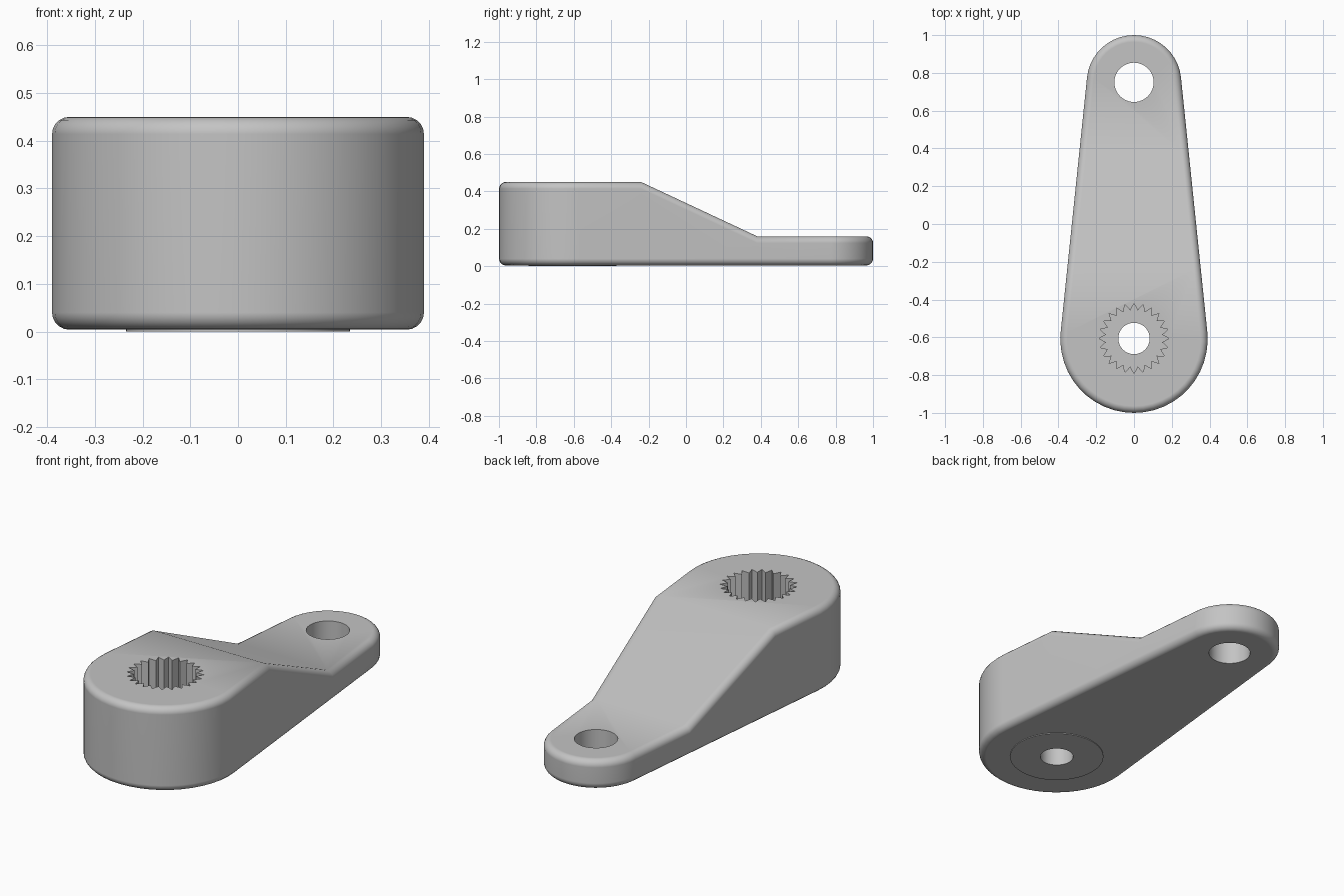
import bpy, bmesh
from math import sin, cos, asin, pi, radians

cube = bpy.data.objects.get("Cube")
if cube:
    bpy.data.objects.remove(cube, do_unlink=True)

HUB_Y, HUB_R = -0.61, 0.39
TIP_Y, TIP_R = 0.75, 0.25
HUB_TOP, TIP_TOP, BASE = 0.45, 0.16, 0.004
BEND_HUB, BEND_TIP = -0.24, 0.38
BORE_Y = -0.606

grey = bpy.data.materials.new("plain grey")
grey.use_nodes = True
grey.diffuse_color = (0.55, 0.55, 0.55, 1)
grey.node_tree.nodes["Principled BSDF"].inputs["Base Color"].default_value = (0.55, 0.55, 0.55, 1)


def make_object(name, bm):
    bmesh.ops.recalc_face_normals(bm, faces=bm.faces)
    mesh = bpy.data.meshes.new(name)
    bm.to_mesh(mesh)
    bm.free()
    mesh.materials.append(grey)
    obj = bpy.data.objects.new(name, mesh)
    bpy.context.collection.objects.link(obj)
    return obj


def prism(name, outline, z0, z1):
    bm = bmesh.new()
    low = [bm.verts.new((x, y, z0)) for x, y in outline]
    high = [bm.verts.new((x, y, z1)) for x, y in outline]
    bm.faces.new(low)
    bm.faces.new(high)
    n = len(low)
    for i in range(n):
        j = (i + 1) % n
        bm.faces.new((low[i], low[j], high[j], high[i]))
    return make_object(name, bm)


def circle(y, radius, n=48):
    return [(radius * cos(2 * pi * i / n), y + radius * sin(2 * pi * i / n)) for i in range(n)]


def cut(obj, cutter):
    mod = obj.modifiers.new("cut", 'BOOLEAN')
    mod.object = cutter
    mod.operation = 'DIFFERENCE'
    mod.solver = 'EXACT'
    apply(obj, mod)


def apply(obj, mod):
    bpy.ops.object.select_all(action='DESELECT')
    obj.select_set(True)
    bpy.context.view_layer.objects.active = obj
    bpy.ops.object.modifier_apply(modifier=mod.name)


# Arm outline: two arcs joined by tangent sides
tilt = asin((HUB_R - TIP_R) / (TIP_Y - HUB_Y))


def arc(y, radius, start, end, n):
    return [(radius * cos(start + (end - start) * i / n),
             y + radius * sin(start + (end - start) * i / n)) for i in range(n + 1)]


hub_arc = arc(HUB_Y, HUB_R, pi - tilt, 2 * pi + tilt, 24)
tip_arc = arc(TIP_Y, TIP_R, tilt, pi - tilt, 20)


def side_x(y):
    (xa, ya), (xb, yb) = hub_arc[-1], tip_arc[0]
    return xa + (xb - xa) * (y - ya) / (yb - ya)


bends = [BEND_HUB, BEND_TIP]
outline = (hub_arc + [(side_x(y), y) for y in bends] + tip_arc
           + [(-side_x(y), y) for y in reversed(bends)])


def top_z(y):
    t = min(1, max(0, (y - BEND_HUB) / (BEND_TIP - BEND_HUB)))
    return HUB_TOP + (TIP_TOP - HUB_TOP) * t


# Arm body with stepped top
bm = bmesh.new()
low = [bm.verts.new((x, y, BASE)) for x, y in outline]
high = [bm.verts.new((x, y, top_z(y))) for x, y in outline]
n = len(outline)
bm.faces.new(low)
for i in range(n):
    j = (i + 1) % n
    bm.faces.new((low[i], low[j], high[j], high[i]))
h = len(hub_arc)
bm.faces.new([high[-1]] + high[:h + 1])
bm.faces.new((high[-1], high[h], high[h + 1], high[-2]))
bm.faces.new(high[h + 1:n - 1])
arm = make_object("arm_body", bm)

# Rounded rims
bevel = arm.modifiers.new("rim", 'BEVEL')
bevel.width = 0.036
bevel.segments = 5
bevel.limit_method = 'ANGLE'
bevel.angle_limit = radians(45)
apply(arm, bevel)

# Through holes and toothed socket
TEETH = 24
star = []
for i in range(TEETH * 2):
    a = pi * (i + 0.5) / TEETH + pi / TEETH / 2
    r = 0.186 if i % 2 else 0.15
    star.append((r * sin(a), BORE_Y + r * cos(a)))
cutters = [
    prism("tip_hole_cutter", circle(TIP_Y, 0.104), -0.1, 0.6),
    prism("screw_hole_cutter", circle(BORE_Y, 0.083), -0.1, 0.6),
    prism("toothed_socket_cutter", star, 0.15, 0.6),
]
for cutter in cutters:
    cut(arm, cutter)

# Thin raised boss around the screw hole underneath
boss = prism("bottom_boss", circle(BORE_Y, 0.235, 64), 0, BASE + 0.002)
cut(boss, cutters[1])

for cutter in cutters:
    bpy.data.objects.remove(cutter, do_unlink=True)

for obj in (arm, boss):
    bpy.ops.object.select_all(action='DESELECT')
    obj.select_set(True)
    bpy.context.view_layer.objects.active = obj
    bpy.ops.object.shade_smooth_by_angle(angle=radians(30))
    weighted = obj.modifiers.new("even_shading", 'WEIGHTED_NORMAL')
    weighted.keep_sharp = True
